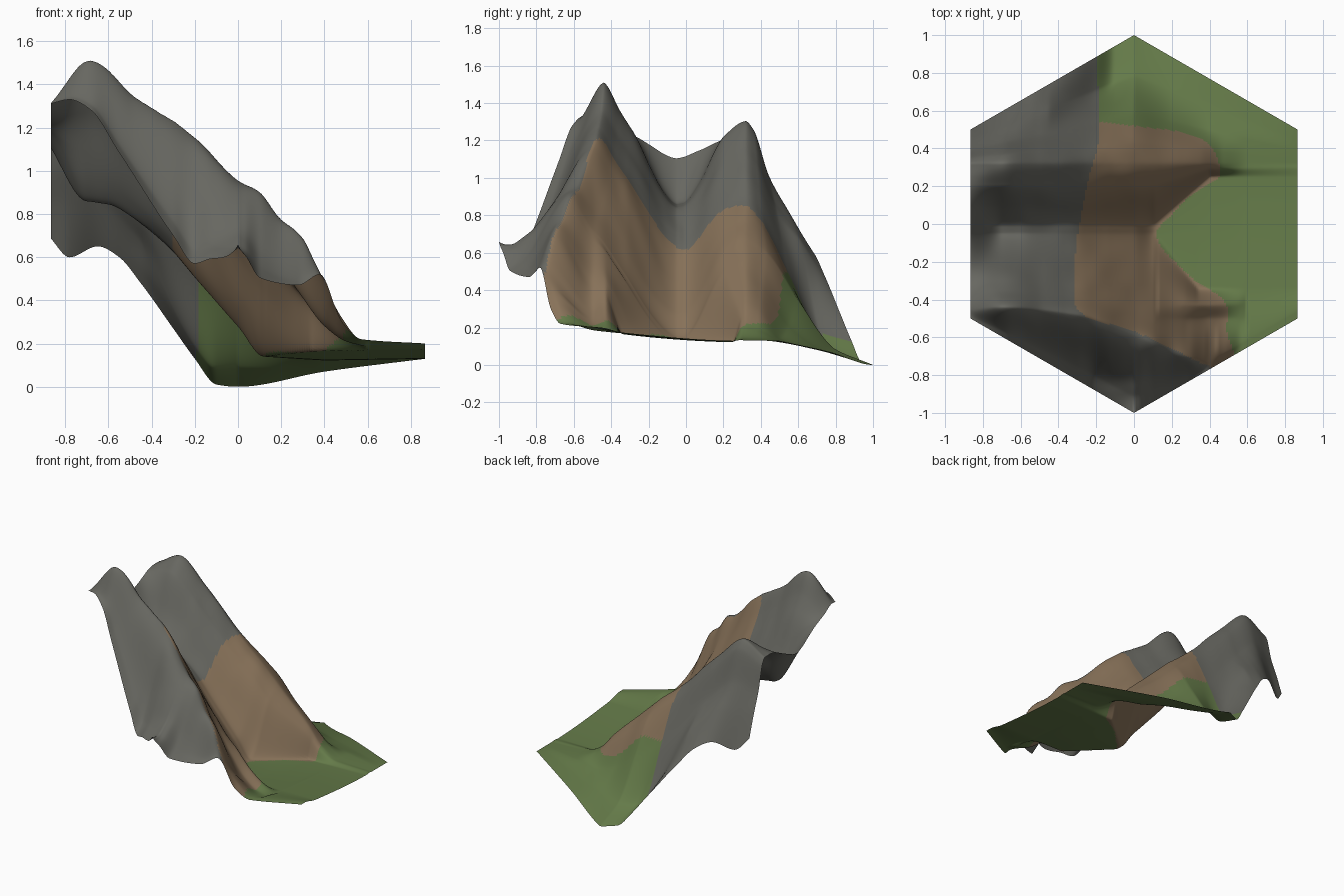
import bpy
import bmesh
import math
from mathutils import Vector, noise

cube = bpy.data.objects.get("Cube")
if cube:
    bpy.data.objects.remove(cube, do_unlink=True)

COLUMNS = 160
ROWS = 190
HALF_WIDTH = math.sqrt(3) / 2


def curve(points, softness=1.0):
    """Return a function through the points, without overshoot."""
    steps = [(b[1] - a[1]) / (b[0] - a[0]) for a, b in zip(points, points[1:])]
    slopes = [steps[0]]
    for before, after in zip(steps, steps[1:]):
        same_way = before * after > 0
        slopes.append(2 * before * after / (before + after) if same_way else 0)
    slopes.append(steps[-1])

    def value(x):
        x = min(max(x, points[0][0]), points[-1][0])
        i = 0
        while i < len(steps) - 1 and x > points[i + 1][0]:
            i += 1
        (start, low), (end, high) = points[i], points[i + 1]
        width = end - start
        t = (x - start) / width
        straight = low + (high - low) * t
        smooth = (low + (high - low) * t * t * (3 - 2 * t)
                  + width * t * (1 - t) * ((1 - t) * slopes[i] - t * slopes[i + 1]))
        return straight + (smooth - straight) * softness

    return value


def between(a, b, t):
    return a + (b - a) * t


# Heights along x of the ridges, the valley and the two outer borders
front_border = curve([(-.87, 1.31), (-.78, 1.33), (-.68, 1.28), (-.56, 1.1), (-.3, .7),
                      (-.2, .57), (-.12, .59), (.03, .58), (.1, .5), (.28, .47),
                      (.38, .52), (.48, .3), (.57, .22), (.87, .2)])
tall_ridge = curve([(-.87, 1.31), (-.69, 1.5), (-.48, 1.34), (-.2, 1.16), (0, .95),
                    (.1, .89), (.2, .77), (.3, .69), (.36, .57), (.48, .32),
                    (.57, .22), (.87, .2)])
valley = curve([(-.87, 1.12), (-.7, .86), (-.6, .85), (-.5, .79), (-.3, .62),
                (-.15, .45), (0, .28), (.12, .14), (.87, .15)])
low_ridge = curve([(-.87, 1.22), (-.7, 1.3), (-.5, 1.13), (-.25, .88), (0, .67),
                   (.15, .52), (.35, .33), (.47, .2), (.6, .14), (.87, .13)])
shoulder = curve([(-.87, 1), (-.7, 1.02), (-.5, .86), (-.18, .48), (0, .36),
                  (.2, .21), (.4, .14), (.87, .13)])
back_border = curve([(-.87, .69), (-.78, .6), (-.65, .65), (-.55, .6), (-.45, .48),
                     (-.3, .27), (-.2, .13), (-.1, .01), (0, 0), (.4, .07), (.87, .13)])

# How far the back slope has dropped halfway to the border
hollow = curve([(-.45, .45), (-.18, .85), (0, .75), (.87, .5)])

# Small spur and gully at the end of the tall ridge, and the ridge line in plan
spur = curve([(.12, .62), (.2, .52), (.3, .42), (.4, .31), (.5, .23), (.6, .175)])
gully = curve([(.12, .7), (.2, .56), (.3, .41), (.4, .28), (.5, .21), (.6, .185)])
crest_line = curve([(-.87, -.46), (-.69, -.44), (-.3, -.48), (-.05, -.56),
                    (.18, -.66), (.42, -.76)])

# Plan borders of the colours: x as a function of y
rock_limit = curve([(-.82, .7), (-.76, .42), (-.65, .18), (-.55, -.05), (-.5, -.24),
                    (-.42, -.31), (-.2, -.31), (.2, -.25), (.5, -.18), (.9, -.2)])
grass_limit = curve([(-.68, .53), (-.55, .49), (-.46, .5), (-.4, .47), (-.28, .3),
                     (-.05, .12), (.05, .2), (.15, .3), (.27, .46), (.35, .44),
                     (.42, .4), (.48, .28), (.52, 0), (.55, -.3)])


def section(x, edge):
    """Cross-section of the land from the front border to the back border."""
    front_floor = -.04 - min(.3, max(.01, 1.25 * (x - .1)))
    back_floor = -.02 + min(.27, max(.01, .9 * (x - .1)))
    crest = max(crest_line(x), .04 - edge)
    low_crest = .32
    bench = between(low_crest, edge, .4)
    points = [(-edge, front_border(x)),
              (between(crest, -edge, .8), between(front_border(x), tall_ridge(x), .12)),
              (crest, tall_ridge(x))]
    if x <= .12:
        points += [(between(crest, front_floor, t), between(tall_ridge(x), valley(x), t))
                   for t in (.22, .36)]
    elif x < .6:
        points += [(-.5, gully(x)), (-.43, spur(x))]
    points += [(front_floor, valley(x) - .08 * (front_floor + .05)),
               (back_floor, valley(x) - .08 * (back_floor + .01)),
               (between(back_floor, low_crest, .65), between(valley(x), low_ridge(x), .85)),
               (low_crest, low_ridge(x)),
               (between(low_crest, bench, .4), between(low_ridge(x), shoulder(x), .2)),
               (bench, shoulder(x)),
               (between(bench, edge, .48), between(shoulder(x), back_border(x), hollow(x))),
               (edge, back_border(x))]
    return curve(points, softness=.75)


def roughness(x, y, z, edge):
    """Grooves running down the slopes, plus the raised front corner."""
    strength = min(1, max(0, (z - .22) / .4))
    border_fade = min(1, (edge - abs(y)) / .15 + .1)
    groove = noise.noise(Vector((x * 3, y * 10, .5)))
    lump = noise.noise(Vector((x * 8, y * 8, 4)))
    corner = math.exp(-abs(x) / .05) * math.exp(-(y + 1) / .06)
    return strength * border_fade * (groove * .015 + lump * .01) + corner * .075


def make_material(name, colour):
    material = bpy.data.materials.new(name)
    material.diffuse_color = (*colour, 1)
    material.use_nodes = True
    shader = next(n for n in material.node_tree.nodes if n.type == 'BSDF_PRINCIPLED')
    shader.inputs["Base Color"].default_value = (*colour, 1)
    shader.inputs["Roughness"].default_value = .9
    return material


# Hexagonal sheet of land, built column by column
bm = bmesh.new()
grid = []
for i in range(COLUMNS + 1):
    x = HALF_WIDTH * (2 * i / COLUMNS - 1)
    edge = 1 - abs(x) / math.sqrt(3)
    height = section(x, edge)
    column = []
    for j in range(ROWS + 1):
        y = edge * (2 * j / ROWS - 1)
        z = height(y)
        column.append(bm.verts.new((x, y, z + roughness(x, y, z, edge))))
    grid.append(column)

for left, right in zip(grid, grid[1:]):
    for j in range(ROWS):
        face = bm.faces.new((left[j], right[j], right[j + 1], left[j + 1]))
        face.smooth = True
        x, y, z = face.calc_center_median()
        if x < rock_limit(y):
            face.material_index = 0
        elif x < grass_limit(y):
            face.material_index = 1
        else:
            face.material_index = 2

# Rest the lowest point on the ground
lowest = min(v.co.z for v in bm.verts)
bmesh.ops.translate(bm, vec=(0, 0, -lowest), verts=bm.verts)

mesh = bpy.data.meshes.new("mountain_terrain")
bm.to_mesh(mesh)
bm.free()
terrain = bpy.data.objects.new("mountain_terrain", mesh)
bpy.context.collection.objects.link(terrain)

# Rock, earth and grass colours
mesh.materials.append(make_material("grey_rock", (.135, .135, .118)))
mesh.materials.append(make_material("brown_earth", (.245, .168, .1)))
mesh.materials.append(make_material("green_grass", (.128, .195, .066)))
